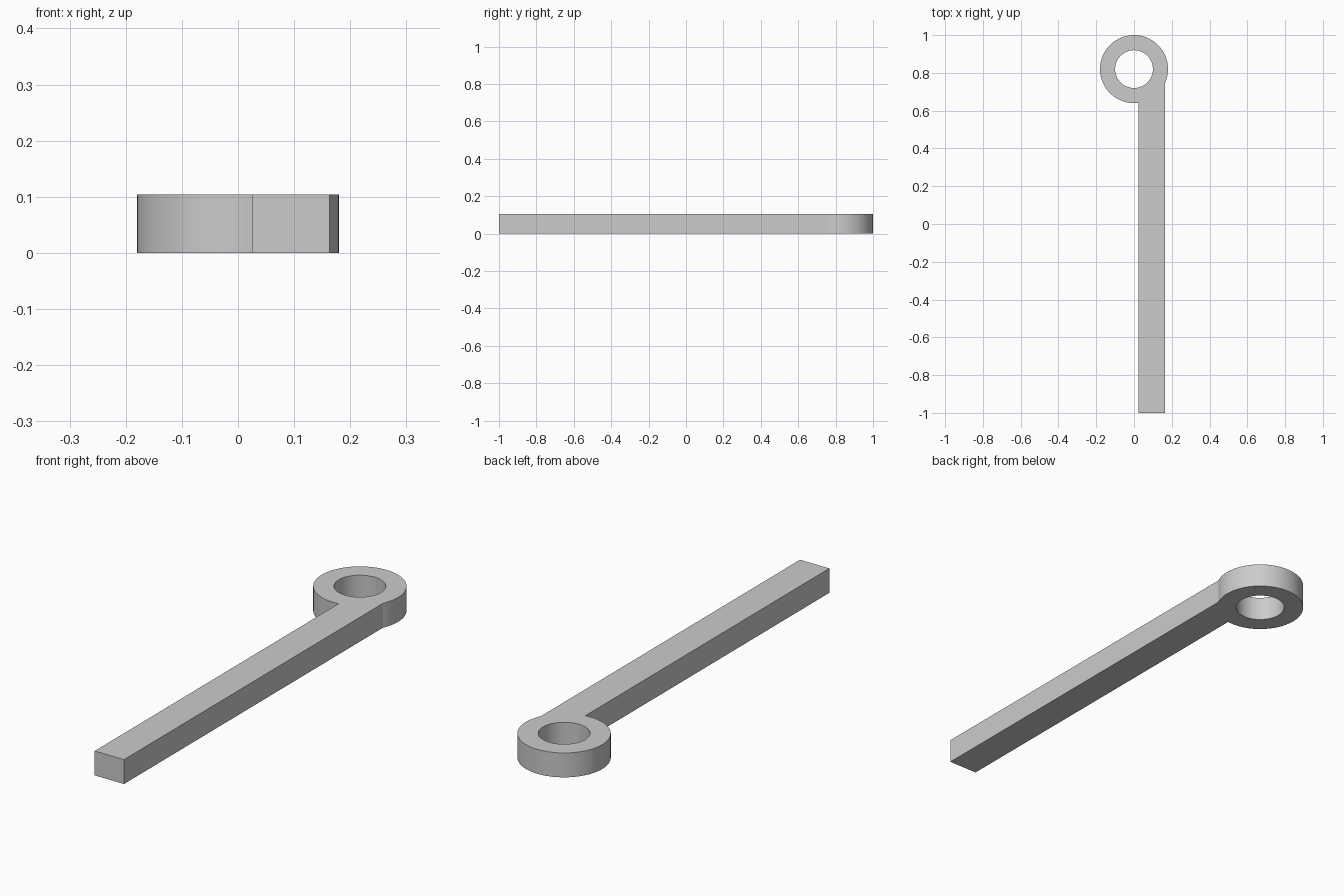
import bpy, bmesh, math

cube = bpy.data.objects.get("Cube")
if cube:
    bpy.data.objects.remove(cube, do_unlink=True)

HEIGHT = 0.104
CENTRE_Y, OUTER, INNER = 0.82, 0.18, 0.10
BAR_LEFT, BAR_RIGHT = 0.025, 0.163
SEGMENTS = 96


def arc(radius, start, end, steps):
    """Points on a circle about the eye centre, both ends included."""
    angles = [start + (end - start) * i / steps for i in range(steps + 1)]
    return [(radius * math.cos(a), CENTRE_Y + radius * math.sin(a)) for a in angles]


def loop(bm, points):
    verts = [bm.verts.new((x, y, 0)) for x, y in points]
    return [bm.edges.new((v, verts[(i + 1) % len(verts)])) for i, v in enumerate(verts)]


# Outline: ring arc running round between the two places where the bar meets it
start = -math.acos(BAR_RIGHT / OUTER)
end = 2 * math.pi - math.acos(BAR_LEFT / OUTER)
outline = arc(OUTER, start, end, SEGMENTS) + [(BAR_LEFT, -1), (BAR_RIGHT, -1)]
hole = arc(INNER, 0, 2 * math.pi, SEGMENTS)[:-1]

# Fill the flat profile and raise it
bm = bmesh.new()
edges = loop(bm, outline) + loop(bm, hole)
bmesh.ops.triangle_fill(bm, edges=edges, use_beauty=True)
raised = bmesh.ops.extrude_face_region(bm, geom=bm.faces[:], use_keep_orig=True)
top = [g for g in raised["geom"] if isinstance(g, bmesh.types.BMVert)]
bmesh.ops.translate(bm, verts=top, vec=(0, 0, HEIGHT))
bmesh.ops.recalc_face_normals(bm, faces=bm.faces[:])

mesh = bpy.data.meshes.new("eye_bar")
bm.to_mesh(mesh)
bm.free()
bar = bpy.data.objects.new("eye_bar", mesh)
bpy.context.collection.objects.link(bar)

# Plain grey
grey = bpy.data.materials.new("light_grey")
grey.use_nodes = True
colour = (0.6, 0.6, 0.6, 1)
grey.diffuse_color = colour
grey.node_tree.nodes["Principled BSDF"].inputs["Base Color"].default_value = colour
mesh.materials.append(grey)

# Smooth round walls, sharp rims
bpy.ops.object.select_all(action='DESELECT')
bar.select_set(True)
bpy.context.view_layer.objects.active = bar
bpy.ops.object.shade_smooth_by_angle(angle=math.radians(20))
